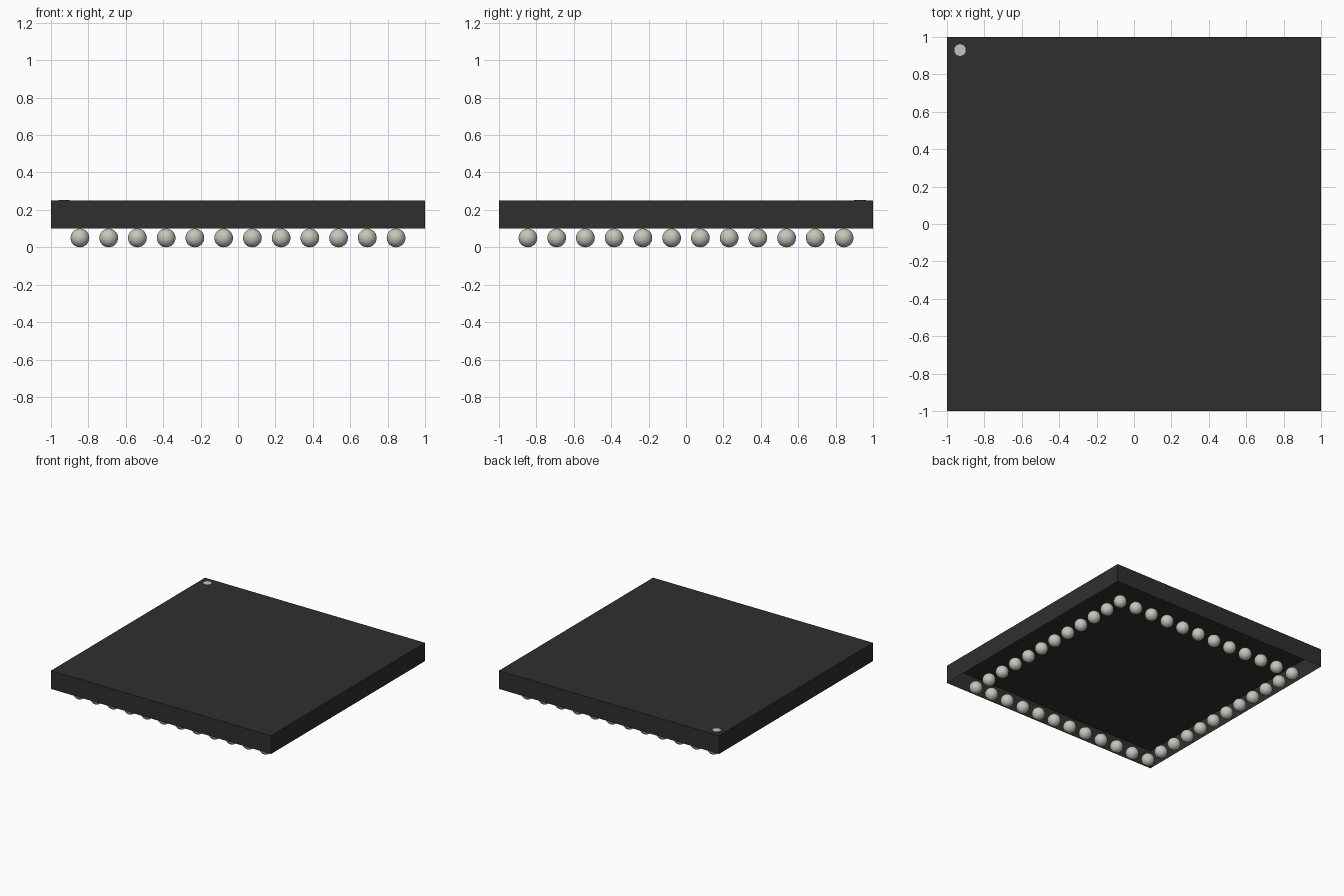
import bpy, bmesh
from mathutils import Matrix

cube = bpy.data.objects.get("Cube")
if cube:
    bpy.data.objects.remove(cube, do_unlink=True)


def material(name, color):
    m = bpy.data.materials.new(name)
    m.use_nodes = True
    m.diffuse_color = color
    bsdf = next(n for n in m.node_tree.nodes if n.type == 'BSDF_PRINCIPLED')
    bsdf.inputs["Base Color"].default_value = color
    return m


def finish(bm, name, mat, smooth=False):
    mesh = bpy.data.meshes.new(name)
    for f in bm.faces:
        f.smooth = smooth
    bm.to_mesh(mesh)
    bm.free()
    mesh.materials.append(mat)
    obj = bpy.data.objects.new(name, mesh)
    bpy.context.collection.objects.link(obj)
    return obj


black = material("black plastic", (0.028, 0.028, 0.028, 1))
solder = material("warm grey metal", (0.57, 0.56, 0.49, 1))

BOTTOM, TOP = 0.1, 0.25
COUNT, REACH, RADIUS = 12, 0.845, 0.05

# Package body: thin-walled box, open underneath
bm = bmesh.new()
bmesh.ops.create_cube(bm, size=1, matrix=Matrix.Translation((0, 0, (BOTTOM + TOP) / 2))
                      @ Matrix.Diagonal((2, 2, TOP - BOTTOM, 1)))
under = [f for f in bm.faces if f.normal.z < -0.9]
bmesh.ops.delete(bm, geom=under, context='FACES_ONLY')
finish(bm, "package_body", black)

# Corner marker dot on the top face
bm = bmesh.new()
bmesh.ops.create_cone(bm, cap_ends=True, segments=10, radius1=0.032, radius2=0.032,
                      depth=0.004, matrix=Matrix.Translation((-0.93, 0.93, TOP)))
finish(bm, "corner_marker", solder)

# Single ring of solder balls around the underside
bm = bmesh.new()
steps = [-REACH + 2 * REACH * i / (COUNT - 1) for i in range(COUNT)]
for i, x in enumerate(steps):
    for j, y in enumerate(steps):
        if i in (0, COUNT - 1) or j in (0, COUNT - 1):
            bmesh.ops.create_uvsphere(bm, u_segments=24, v_segments=16, radius=RADIUS,
                                      matrix=Matrix.Translation((x, y, RADIUS)))
finish(bm, "solder_balls", solder, smooth=True)
